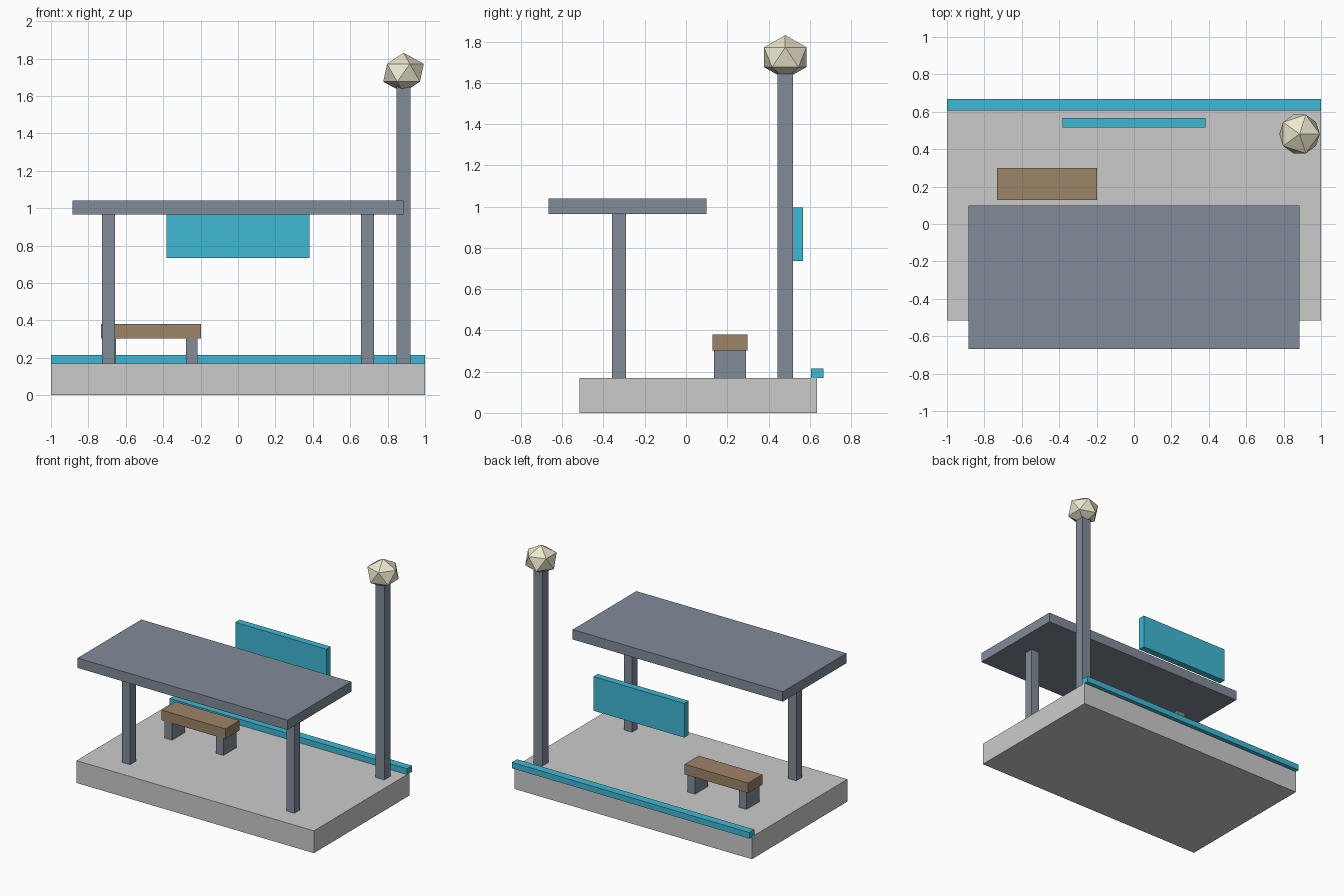
import bpy

if "Cube" in bpy.data.objects:
    bpy.data.objects.remove(bpy.data.objects["Cube"])


def material(name, rgb):
    m = bpy.data.materials.new(name)
    m.diffuse_color = (*rgb, 1)
    m.use_nodes = True
    m.node_tree.nodes["Principled BSDF"].inputs["Base Color"].default_value = m.diffuse_color
    return m


slate = material("slate", (0.22, 0.26, 0.32))
teal = material("teal", (0.05, 0.48, 0.66))
wood = material("wood", (0.34, 0.23, 0.14))
cream = material("cream", (0.85, 0.80, 0.62))


def box(name, x, y, z, mat=None):
    """Box from (min, max) ranges on each axis."""
    size = [r[1] - r[0] for r in (x, y, z)]
    centre = [(r[0] + r[1]) / 2 for r in (x, y, z)]
    bpy.ops.mesh.primitive_cube_add(size=1, location=centre)
    ob = bpy.context.object
    ob.name = name
    ob.scale = size
    bpy.ops.object.transform_apply(location=False, rotation=False, scale=True)
    if mat:
        ob.data.materials.append(mat)
    return ob


def around(c, half):
    return (c - half, c + half)


DECK = 0.17
ROOF = 0.965
SEAT = 0.303

# Platform and coloured safety edge
box("platform", (-1, 1), (-0.515, 0.635), (0, DECK))
box("platform_edge_strip", (-1, 1), (0.606, 0.667), (DECK, 0.215), teal)

# Shelter: roof on two posts
box("shelter_roof", (-0.885, 0.885), (-0.667, 0.1), (ROOF, 1.04), slate)
for side, x in (("left", -0.692), ("right", 0.692)):
    box(f"{side}_roof_post", around(x, 0.034), around(-0.324, 0.034), (DECK, ROOF), slate)

# Bench
bench_x, bench_y = -0.465, 0.214
box("bench_seat", around(bench_x, 0.268), around(bench_y, 0.085), (SEAT, 0.38), wood)
for side, s in (("left", -1), ("right", 1)):
    box(f"{side}_bench_leg", around(bench_x + s * 0.217, 0.031),
        around(bench_y - 0.001, 0.077), (DECK, SEAT), slate)

# Blank station sign
box("sign_board", (-0.383, 0.383), (0.515, 0.567), (0.735, 0.995), teal)

# Lamp: square post with a faceted, slightly flattened globe
lamp_x, lamp_y = 0.885, 0.481
box("lamp_post", around(lamp_x, 0.037), around(lamp_y, 0.037), (DECK, 1.67), slate)
bpy.ops.mesh.primitive_ico_sphere_add(subdivisions=1, radius=0.1213,
                                      location=(lamp_x, lamp_y, 1.724))
globe = bpy.context.object
globe.name = "lamp_globe"
globe.scale.z = 0.88
globe.data.materials.append(cream)
